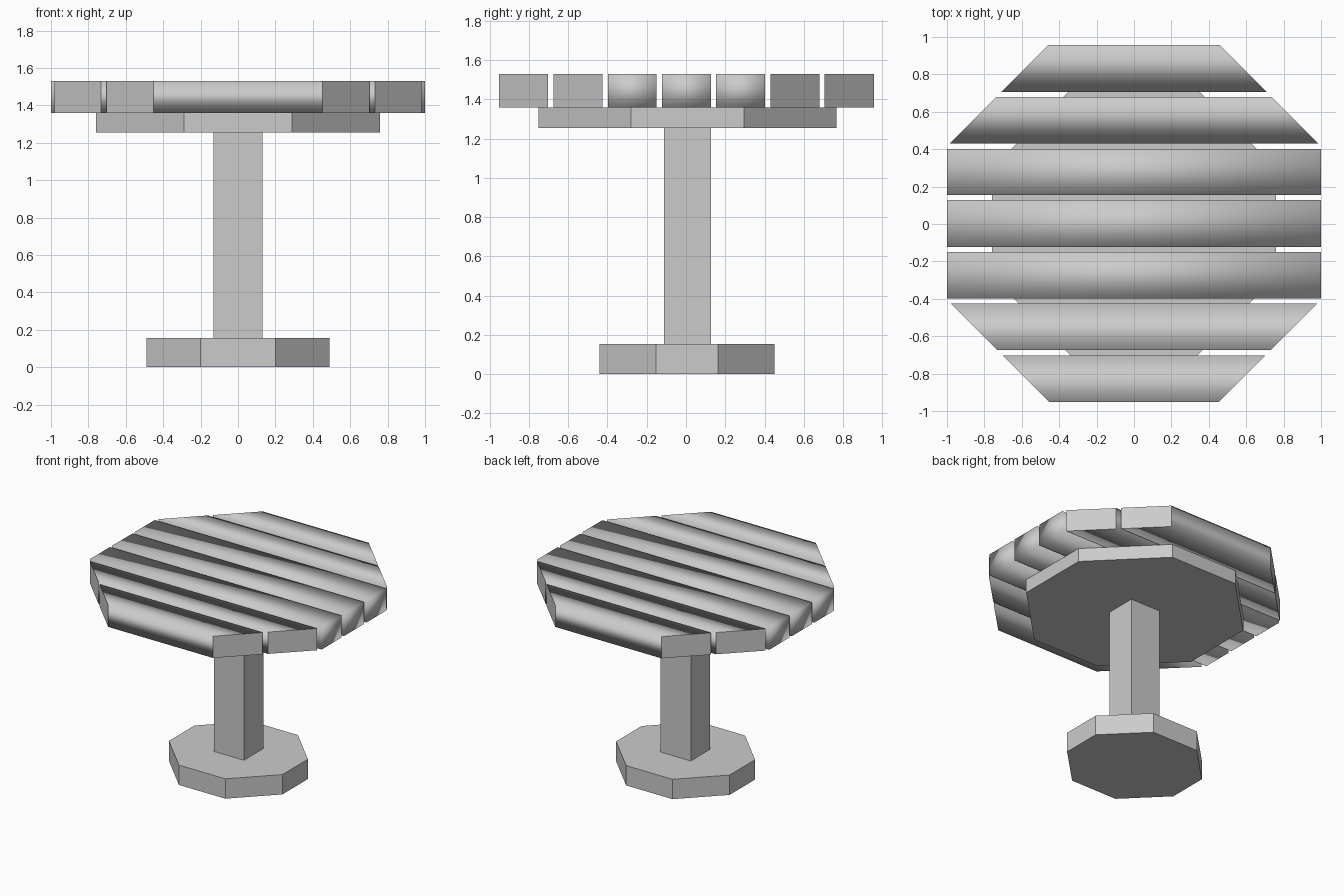
import bpy

if "Cube" in bpy.data.objects:
    bpy.data.objects.remove(bpy.data.objects["Cube"])

grey = bpy.data.materials.new("plain grey")
grey.diffuse_color = (0.6, 0.6, 0.6, 1)
grey.use_nodes = True
grey.node_tree.nodes["Principled BSDF"].inputs["Base Color"].default_value = grey.diffuse_color


def prism(name, outline, z0, z1):
    """Extrude a counter-clockwise outline between two heights."""
    n = len(outline)
    verts = [(x, y, z) for z in (z0, z1) for x, y in outline]
    faces = [tuple(reversed(range(n))), tuple(range(n, 2 * n))]
    faces += [(i, (i + 1) % n, n + (i + 1) % n, n + i) for i in range(n)]
    mesh = bpy.data.meshes.new(name)
    mesh.from_pydata(verts, [], faces)
    mesh.materials.append(grey)
    obj = bpy.data.objects.new(name, mesh)
    bpy.context.collection.objects.link(obj)
    return obj


def octagon(rx, ry, sx, sy, cy):
    """Octagon with half sizes rx, ry and flat sides of half length sx, sy."""
    pts = [(rx, -sy), (rx, sy), (sx, ry), (-sx, ry),
           (-rx, sy), (-rx, -sy), (-sx, -ry), (sx, -ry)]
    return [(x, y + cy) for x, y in pts]


# Foot, column and support plate
prism("foot", octagon(0.49, 0.447, 0.20, 0.157, 0.005), 0, 0.155)
prism("column", [(-0.13, -0.113), (0.13, -0.113), (0.13, 0.127), (-0.13, 0.127)], 0.155, 1.255)
prism("support_plate", octagon(0.76, 0.76, 0.29, 0.288, 0.008), 1.255, 1.36)

# Seven top planks: front y, back y, half width at front, half width at back
planks = [
    (-0.953, -0.702, 0.453, 0.704),
    (-0.674, -0.426, 0.732, 0.98),
    (-0.398, -0.150, 1.0, 1.0),
    (-0.122, 0.127, 1.0, 1.0),
    (0.154, 0.402, 1.0, 1.0),
    (0.430, 0.680, 0.985, 0.735),
    (0.705, 0.957, 0.71, 0.458),
]
for i, (y0, y1, w0, w1) in enumerate(planks):
    plank = prism(f"top_plank_{i + 1}", [(-w0, y0), (w0, y0), (w1, y1), (-w1, y1)], 1.36, 1.53)
    # Softly shaded planks; the mitred ends stay flat
    for p in plank.data.polygons:
        p.use_smooth = w0 == w1 or abs(p.normal.x) < 0.1
